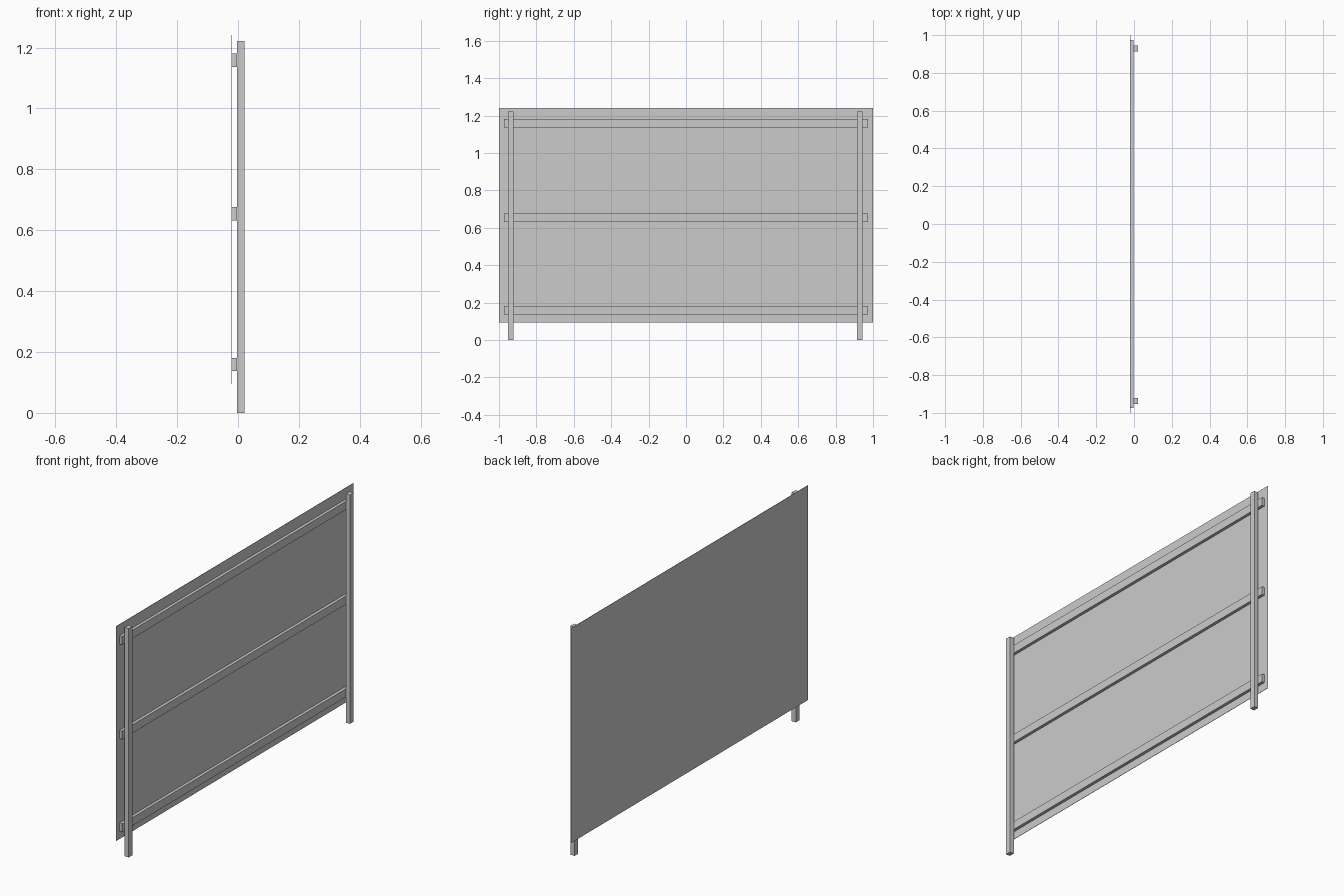
import bpy

if "Cube" in bpy.data.objects:
    bpy.data.objects.remove(bpy.data.objects["Cube"], do_unlink=True)

grey = bpy.data.materials.new("plain grey")
grey.use_nodes = True
colour = (0.6, 0.6, 0.6, 1)
grey.diffuse_color = colour
grey.node_tree.nodes["Principled BSDF"].inputs["Base Color"].default_value = colour


def box(name, x, y, z):
    """Box spanning the given (low, high) ranges."""
    spans = (x, y, z)
    bpy.ops.mesh.primitive_cube_add(size=1, location=[sum(s) / 2 for s in spans])
    obj = bpy.context.object
    obj.name = name
    obj.scale = [hi - lo for lo, hi in spans]
    bpy.ops.object.transform_apply(location=False, rotation=False, scale=True)
    obj.data.materials.append(grey)
    return obj


# Depth layers: thin sheet, then rails, then posts
sheet_back, sheet_face, rail_face, post_face = -0.021, -0.019, -0.003, 0.021

# Large sign sheet
box("panel", (sheet_back, sheet_face), (-1, 1), (0.095, 1.241))

# Horizontal rails fixed to the sheet
for name, z in (("lower", 0.159), ("middle", 0.654), ("upper", 1.159)):
    box(name + "_rail", (sheet_face, rail_face), (-0.974, 0.974),
        (z - 0.022, z + 0.022))

# Upright posts standing on the ground
for name, y in (("front", -0.937), ("back", 0.929)):
    box(name + "_post", (rail_face, post_face), (y - 0.015, y + 0.015), (0, 1.222))
